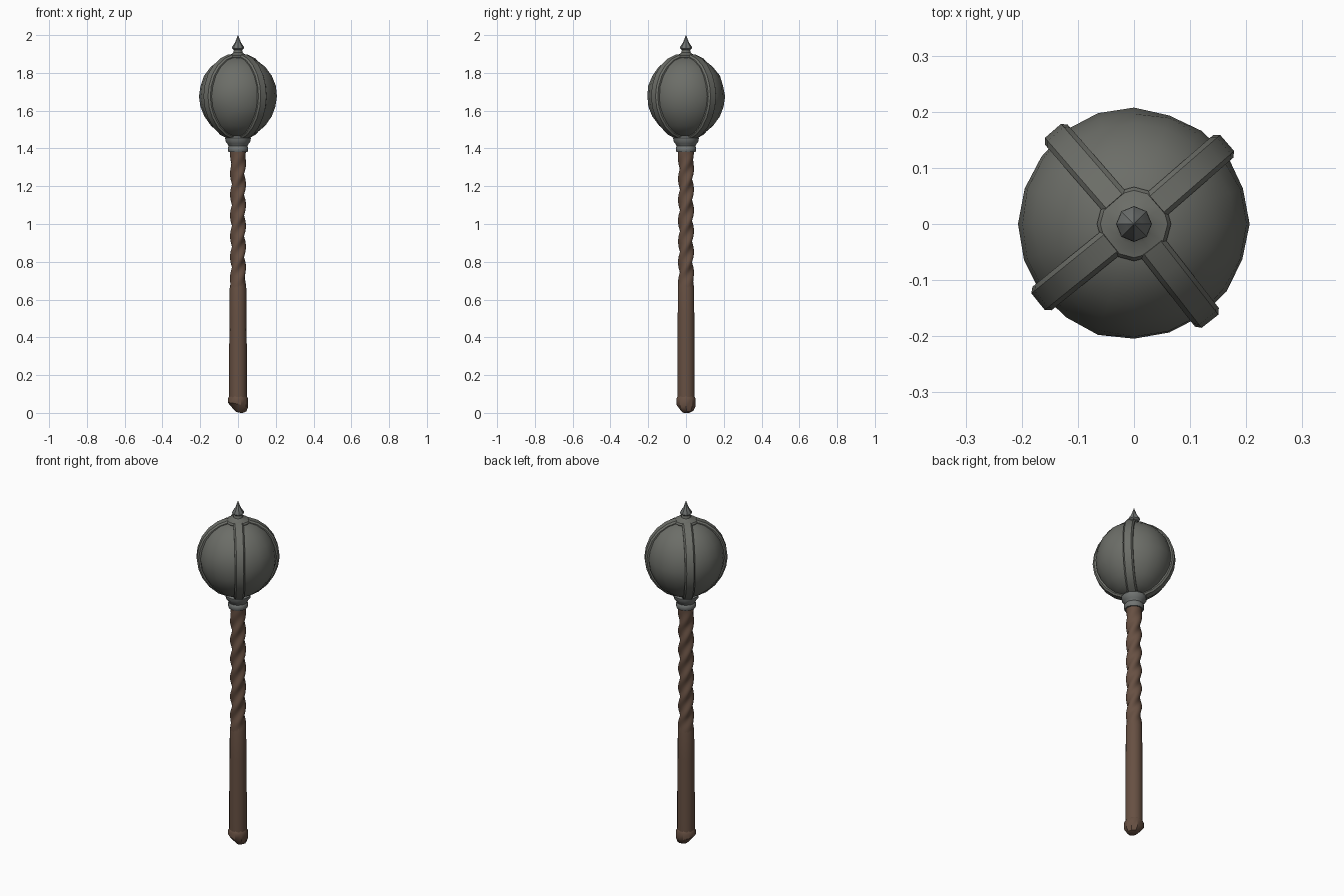
import bpy, bmesh, math, random
from mathutils import Vector

if "Cube" in bpy.data.objects:
    bpy.data.objects.remove(bpy.data.objects["Cube"])

random.seed(4)


def material(name, rgb):
    m = bpy.data.materials.new(name)
    m.diffuse_color = (*rgb, 1)
    m.use_nodes = True
    m.node_tree.nodes["Principled BSDF"].inputs["Base Color"].default_value = m.diffuse_color
    return m


iron = material("dull iron", (0.150, 0.155, 0.138))
steel = material("collar steel", (0.165, 0.175, 0.170))
wood = material("brown wood", (0.135, 0.080, 0.055))


def loft(name, rings, mat, angle=35):
    """Skin a list of equal-length point rings and cap both ends."""
    bm = bmesh.new()
    loops = [[bm.verts.new(p) for p in ring] for ring in rings]
    n = len(loops[0])
    for a, b in zip(loops, loops[1:]):
        for i in range(n):
            j = (i + 1) % n
            bm.faces.new((a[i], a[j], b[j], b[i]))
    bm.faces.new(loops[0])
    bm.faces.new(loops[-1])
    bmesh.ops.recalc_face_normals(bm, faces=bm.faces[:])
    mesh = bpy.data.meshes.new(name)
    bm.to_mesh(mesh)
    bm.free()
    mesh.materials.append(mat)
    ob = bpy.data.objects.new(name, mesh)
    bpy.context.collection.objects.link(ob)
    bpy.ops.object.select_all(action='DESELECT')
    ob.select_set(True)
    bpy.context.view_layer.objects.active = ob
    bpy.ops.object.shade_smooth_by_angle(angle=math.radians(angle))
    return ob


def circle(r, z, n, cx=0, cy=0):
    return [Vector((cx + r * math.cos(2 * math.pi * i / n),
                    cy + r * math.sin(2 * math.pi * i / n), z)) for i in range(n)]


def lathe(name, profile, n, mat):
    return loft(name, [circle(r, z, n) for r, z in profile], mat)


# Pommel with a worn, slanted tip
pommel = [circle(0.018, 0.004, 10, 0.008, 0.0), circle(0.036, 0.018, 10, 0.008, 0.004),
          circle(0.053, 0.042, 10), circle(0.053, 0.076, 10), circle(0.046, 0.088, 10)]
for ring in pommel[:3]:
    for p in ring:
        p.z = max(0, p.z - 0.22 * p.x - 0.08 * p.y)
loft("pommel", pommel, wood)

# Plain grip
lathe("grip", [(0.047, 0.08), (0.047, 0.3), (0.045, 0.5), (0.044, 0.66), (0.039, 0.69)], 14, wood)

# Twisted shaft: three strands winding upward
N, STEPS, Z0, Z1 = 24, 56, 0.66, 1.39
twist = []
for k in range(STEPS + 1):
    t = k / STEPS
    z = Z0 + (Z1 - Z0) * t
    depth = 0.0055 * min(1, t / 0.12, (1 - t) / 0.15)   # fades out at the ends
    ring = []
    for i in range(N):
        a = 2 * math.pi * i / N
        r = 0.0425 - depth + depth * math.cos(3 * (a - 2 * math.pi * z / 0.33))
        ring.append(Vector((r * math.cos(a), r * math.sin(a), z)))
    twist.append(ring)
loft("twisted_shaft", twist, wood, 50)

# Stepped collar under the head
lathe("collar", [(0.050, 1.38), (0.054, 1.388), (0.054, 1.405), (0.049, 1.412), (0.056, 1.425),
                 (0.066, 1.437), (0.068, 1.455), (0.058, 1.465), (0.060, 1.48)], 12, steel)

# Round head, lightly dented
HEAD = [(0.05, 1.462), (0.10, 1.483), (0.145, 1.520), (0.180, 1.570), (0.200, 1.620),
        (0.208, 1.675), (0.201, 1.730), (0.180, 1.785), (0.145, 1.832), (0.100, 1.866), (0.05, 1.885)]
head = [circle(r, z, 20) for r, z in HEAD]
for ring in head[2:-2]:
    for p in ring:
        s = 1 - random.random() * 0.025
        p.x *= s
        p.y *= s
loft("head", head, iron, 50)


# Four raised ribs following the head outline
def rib(name, degrees):
    a = math.radians(degrees)
    out = Vector((math.cos(a), math.sin(a), 0))
    side = Vector((-out.y, out.x, 0))
    up = Vector((0, 0, 1))
    section = [(-0.027, -0.025), (-0.027, 0.003), (-0.019, 0.012),
               (0.019, 0.012), (0.027, 0.003), (0.027, -0.025)]
    rings = []
    for i, (r, z) in enumerate(HEAD):
        (r0, z0), (r1, z1) = HEAD[max(i - 1, 0)], HEAD[min(i + 1, len(HEAD) - 1)]
        normal = (out * (z1 - z0) - up * (r1 - r0)).normalized()
        rings.append([out * r + up * z + side * w + normal * h for w, h in section])
    loft(name, rings, iron, 30)


for i, deg in enumerate((41, 131, 219, 308)):
    rib(f"rib_{i + 1}", deg)

# Cap and spike on top
lathe("cap", [(0.060, 1.872), (0.066, 1.884), (0.060, 1.893), (0.036, 1.899),
              (0.025, 1.907), (0.021, 1.925)], 12, iron)
lathe("spike", [(0.020, 1.920), (0.032, 1.930), (0.031, 1.938), (0.015, 1.962), (0.001, 2.0)], 8, steel)
